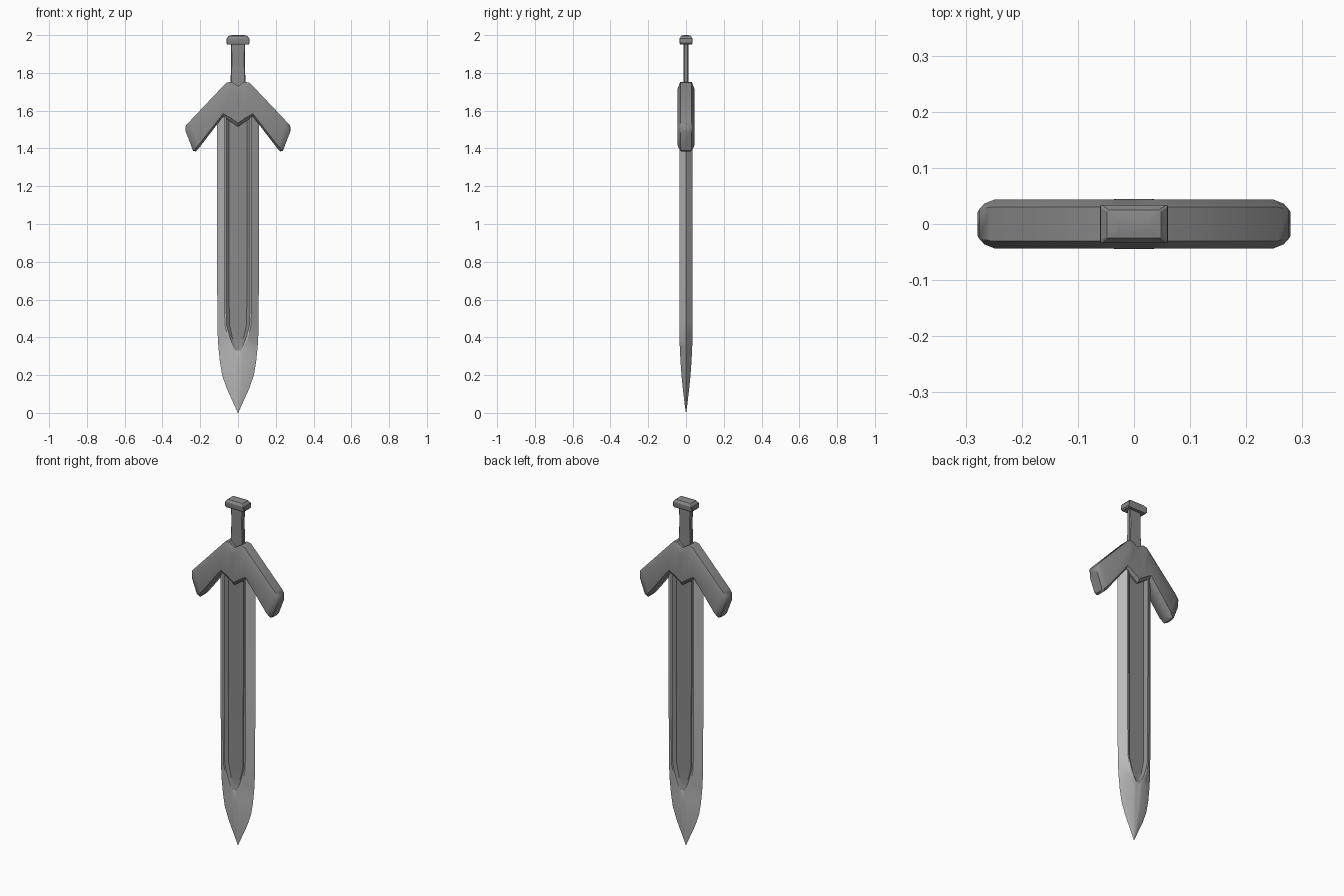
import bpy, bmesh, math

if "Cube" in bpy.data.objects:
    bpy.data.objects.remove(bpy.data.objects["Cube"])


def material(name, v):
    m = bpy.data.materials.new(name)
    m.diffuse_color = (v, v, v, 1)
    m.use_nodes = True
    m.node_tree.nodes["Principled BSDF"].inputs["Base Color"].default_value = m.diffuse_color
    return m


DARK = material("dark_metal", .25)
STEEL = material("steel", .50)


def loft(name, rings, angle=30, is_steel=lambda k, i: False):
    """Skin a stack of closed rings and cap both ends."""
    bm = bmesh.new()
    loops = [[bm.verts.new(p) for p in ring] for ring in rings]
    n = len(loops[0])
    for k, (a, b) in enumerate(zip(loops, loops[1:])):
        for i in range(n):
            j = (i + 1) % n
            f = bm.faces.new((a[i], a[j], b[j], b[i]))
            f.material_index = int(is_steel(k, i))
    bm.faces.new(loops[0])
    bm.faces.new(loops[-1])
    bmesh.ops.recalc_face_normals(bm, faces=bm.faces)
    mesh = bpy.data.meshes.new(name)
    bm.to_mesh(mesh)
    bm.free()
    mesh.materials.append(DARK)
    mesh.materials.append(STEEL)
    ob = bpy.data.objects.new(name, mesh)
    bpy.context.collection.objects.link(ob)
    bpy.ops.object.select_all(action='DESELECT')
    ob.select_set(True)
    bpy.context.view_layer.objects.active = ob
    bpy.ops.object.shade_smooth_by_angle(angle=math.radians(angle))
    return ob


def blade_ring(z, w, t, ridge, lip, floor, depth):
    """Double-edged section with a sunken fuller on each face."""
    right = [(w, 0), (ridge, t), (lip, t), (floor, t - depth)]
    back = right + [(0, t - depth)] + [(-x, y) for x, y in right[::-1]]
    front = [(x, -y) for x, y in back[-2:0:-1]]
    return [(x, y, z) for x, y in back + front]


def octagon_ring(z, x, y, c):
    """Rectangle with small corner chamfers."""
    pts = [(x, y - c), (x - c, y), (c - x, y), (-x, y - c),
           (-x, c - y), (c - x, -y), (x - c, -y), (x, c - y)]
    return [(px, py, z) for px, py in pts]


def guard_ring(tx, tz, bx, bz, y, inner):
    """Chamfered section running from an upper to a lower outline point."""
    prof = [(0, inner), (.17, y), (.91, y), (1, inner)]
    prof += [(s, -v) for s, v in prof[::-1]]
    return [(tx + (bx - tx) * s, v, tz + (bz - tz) * s) for s, v in prof]


# Blade: z, half width, half thickness, ridge, fuller lip, fuller floor, depth
stations = [
    (1.65, .112, .034, .072, .064, .048, .014),
    (1.00, .112, .034, .072, .064, .048, .014),
    (0.47, .109, .034, .070, .062, .046, .014),
    (0.40, .107, .034, .054, .044, .030, .012),
    (0.35, .104, .033, .036, .024, .013, .008),
    (0.33, .102, .032, .028, .016, .006, .0),
    (0.27, .096, .029, .024, .014, .006, .0),
    (0.20, .084, .024, .020, .012, .005, .0),
    (0.13, .060, .017, .014, .008, .004, .0),
    (0.06, .028, .009, .007, .004, .002, .0),
    (0.00, .001, .0007, .0007, .0005, .0003, .0),
]
# bright cutting bevels, dark fuller
loft("blade", [blade_ring(*s) for s in stations], 25,
     lambda k, i: k > 4 or i % 8 in (0, 1, 6, 7))

# Guard: swept V, sections mirrored from the right arm
arm = [(.035, 1.753, .040, 1.543, .044, .030),
       (.062, 1.748, .080, 1.568, .044, .030),
       (.256, 1.543, .206, 1.403, .044, .030),
       (.276, 1.522, .224, 1.384, .036, .026),
       (.279, 1.495, .238, 1.388, .030, .020)]
left = [(-a, b, -c, d, e, f) for a, b, c, d, e, f in arm[::-1]]
loft("guard", [guard_ring(*s) for s in
               left + [(0, 1.73, 0, 1.515, .045, .030)] + arm], 40)

# Grip: flat, slightly waisted bar
loft("grip", [octagon_ring(z, x, y, .004) for z, x, y in
              [(1.70, .042, .014), (1.77, .039, .013), (1.86, .036, .013), (1.96, .038, .013)]])

# Pommel: small chamfered cap
loft("pommel", [octagon_ring(z, x, y, .003) for z, x, y in
                [(1.950, .056, .030), (1.957, .061, .034), (1.982, .060, .034),
                 (1.996, .048, .025), (2.0, .030, .012)]])
